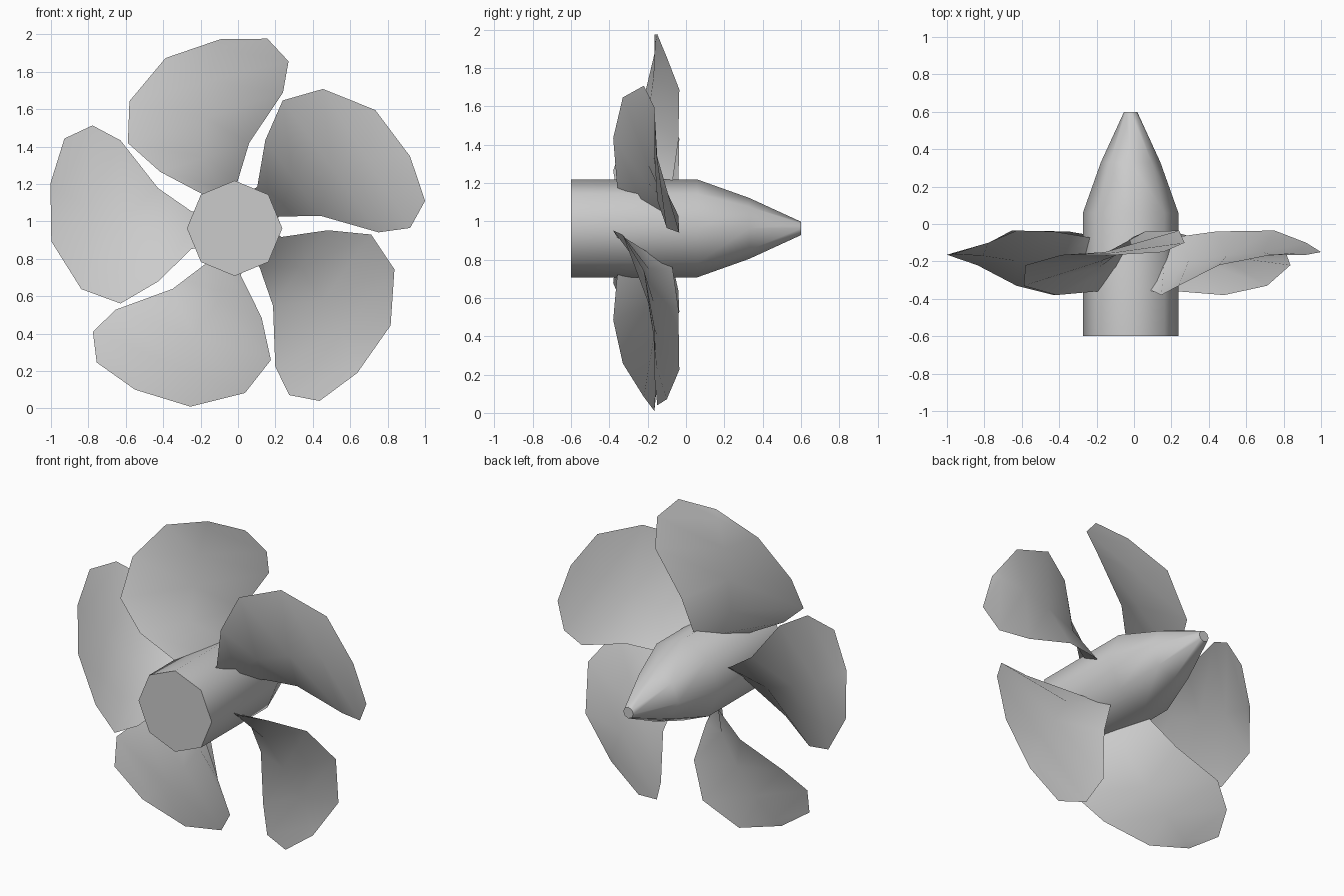
import bpy, bmesh
from math import radians, sin, cos, pi
from mathutils import Matrix, Vector

if "Cube" in bpy.data.objects:
    bpy.data.objects.remove(bpy.data.objects["Cube"])

CX, CZ = -0.018, 0.963   # shaft axis


def finish(bm, name, angle):
    bmesh.ops.recalc_face_normals(bm, faces=bm.faces[:])
    me = bpy.data.meshes.new(name)
    bm.to_mesh(me)
    bm.free()
    ob = bpy.data.objects.new(name, me)
    bpy.context.collection.objects.link(ob)
    ob.location = (CX, 0, CZ)
    bpy.ops.object.select_all(action='DESELECT')
    ob.select_set(True)
    bpy.context.view_layer.objects.active = ob
    bpy.ops.object.shade_smooth_by_angle(angle=radians(angle))
    return ob


# Hub: eight-sided shaft with a tapered nose (y, radius)
bm = bmesh.new()
rings = []
for y, r in [(-0.6, 0.255), (0.06, 0.255), (0.33, 0.159), (0.6, 0.035)]:
    rings.append([bm.verts.new((r * cos(i * pi / 4), y, r * sin(i * pi / 4)))
                  for i in range(8)])
for a, b in zip(rings, rings[1:]):
    for i in range(8):
        j = (i + 1) % 8
        bm.faces.new((a[i], a[j], b[j], b[i]))
bm.faces.new(rings[0])
bm.faces.new(rings[-1])
finish(bm, "hub", 60)

# Blade edges as (distance out, sideways, y), from root to tip
leading = [(.13, .08, -.09), (.23, .09, -.07), (.41, .215, -.04),
           (.61, .47, -.035), (.76, .55, -.10), (.91, .48, -.15)]
trailing = [(.13, -.10, -.34), (.23, -.11, -.36), (.41, -.285, -.38),
            (.61, -.402, -.33), (.82, -.325, -.22), (.98, -.07, -.165)]
tip = (.985, .24, -.165)
half_thickness = [.02, .02, .018, .015, .01, .004]


def blade(name, angle):
    bm = bmesh.new()
    lead = [bm.verts.new(p) for p in leading]
    trail = [bm.verts.new(p) for p in trailing]
    end = bm.verts.new(tip)
    skins = []
    for side in (1, -1):
        mid = []
        for a, b, t in zip(leading, trailing, half_thickness):
            p = (Vector(a) + Vector(b)) / 2
            p.z += side * t
            mid.append(bm.verts.new(p))
        for i in range(len(mid) - 1):
            bm.faces.new((lead[i], lead[i + 1], mid[i + 1], mid[i]))
            bm.faces.new((mid[i], mid[i + 1], trail[i + 1], trail[i]))
        bm.faces.new((lead[-1], end, mid[-1]))
        bm.faces.new((mid[-1], end, trail[-1]))
        skins.append(mid)
    bm.faces.new((lead[0], skins[0][0], trail[0], skins[1][0]))
    # Local (out, sideways, y) turned to lie around the shaft
    c, s = cos(angle), sin(angle)
    for v in bm.verts:
        u, w, y = v.co
        v.co = (u * c + w * s, y, u * s - w * c)
    finish(bm, name, 60)


for k in range(5):
    blade(f"blade_{k + 1}", radians(36 + 72 * k))
